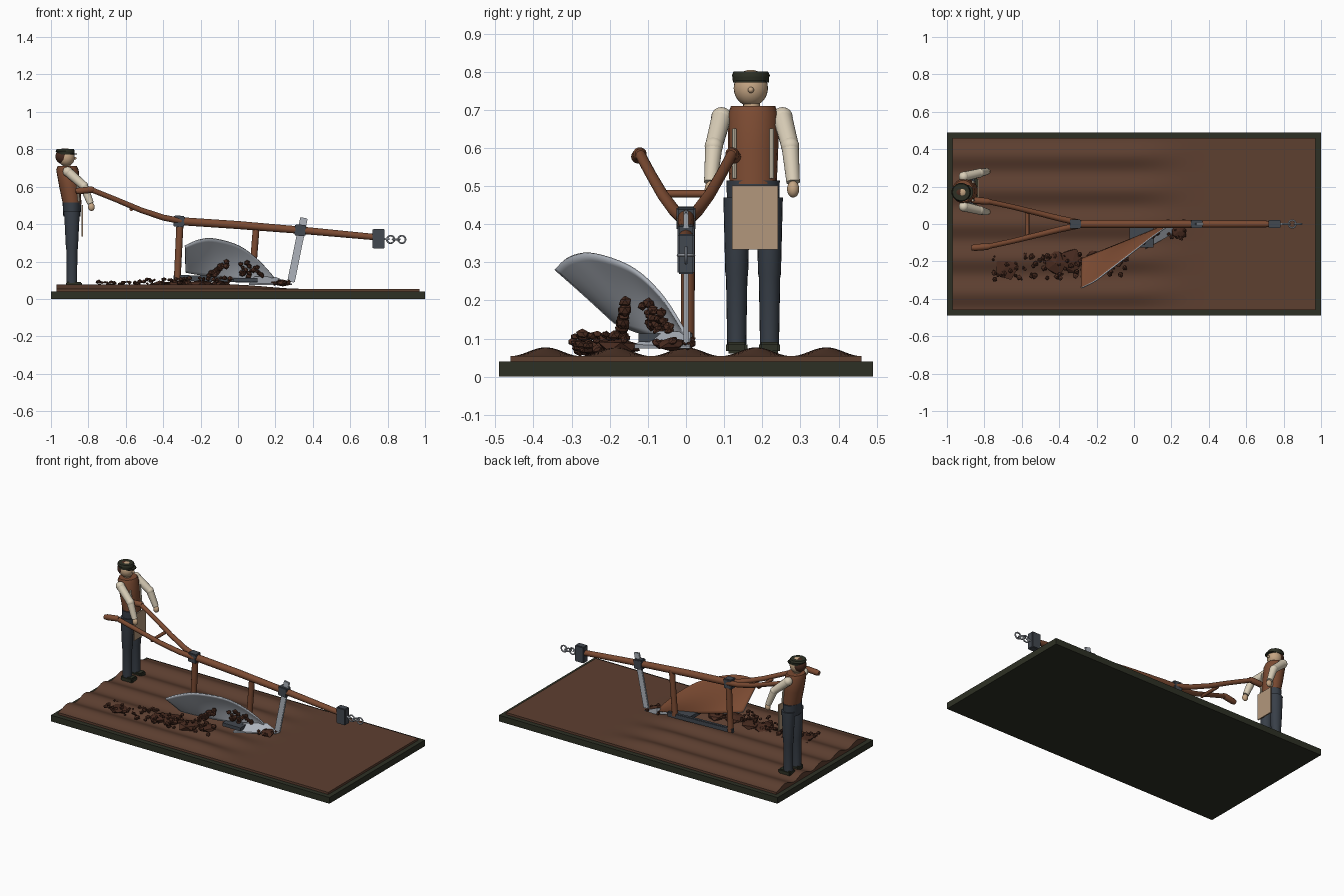
import bpy, bmesh, math, random
from mathutils import Vector, Matrix

if "Cube" in bpy.data.objects:
    bpy.data.objects.remove(bpy.data.objects["Cube"])
random.seed(4)


def material(name, rgb):
    m = bpy.data.materials.new(name)
    m.use_nodes = True
    m.diffuse_color = (*rgb, 1)
    m.node_tree.nodes["Principled BSDF"].inputs["Base Color"].default_value = (*rgb, 1)
    return m


STEEL = material("steel", (0.42, 0.45, 0.5))
IRON = material("dark iron", (0.055, 0.065, 0.08))
WOOD = material("brown wood", (0.2, 0.07, 0.032))
SOIL = material("soil", (0.11, 0.05, 0.03))
CLOD = material("dark clods", (0.065, 0.024, 0.014))
DARK = material("dark olive", (0.027, 0.03, 0.018))
BLUE = material("blue grey cloth", (0.04, 0.05, 0.065))
CREAM = material("cream linen", (0.7, 0.62, 0.48))
SKIN = material("skin", (0.56, 0.38, 0.23))
APRON = material("tan apron", (0.45, 0.31, 0.2))


def build(name, bm, mat, smooth=True):
    bmesh.ops.recalc_face_normals(bm, faces=bm.faces)
    mesh = bpy.data.meshes.new(name)
    bm.to_mesh(mesh)
    bm.free()
    ob = bpy.data.objects.new(name, mesh)
    bpy.context.collection.objects.link(ob)
    mesh.materials.append(mat)
    if smooth:
        bpy.ops.object.select_all(action='DESELECT')
        bpy.context.view_layer.objects.active = ob
        ob.select_set(True)
        bpy.ops.object.shade_smooth_by_angle(angle=math.radians(40))
    return ob


def box(name, centre, size, mat, tilt=0, bevel=0.0):
    bm = bmesh.new()
    bmesh.ops.create_cube(bm, size=1)
    bmesh.ops.scale(bm, vec=size, verts=bm.verts)
    if bevel:
        bmesh.ops.bevel(bm, geom=bm.edges[:], offset=bevel, segments=2, affect='EDGES')
    bm.transform(Matrix.Translation(centre) @ Matrix.Rotation(tilt, 4, 'Y'))
    return build(name, bm, mat, False)


def ball(name, centre, size, mat):
    bm = bmesh.new()
    bmesh.ops.create_uvsphere(bm, u_segments=24, v_segments=14, radius=1)
    bmesh.ops.scale(bm, vec=size, verts=bm.verts)
    bmesh.ops.translate(bm, vec=centre, verts=bm.verts)
    return build(name, bm, mat)


def loft(name, rings, mat, segs=20):
    """Horizontal ellipses (x, y, z, half x, half y) joined into a capped body."""
    bm = bmesh.new()
    loops = []
    for x, y, z, rx, ry in rings:
        angles = [2 * math.pi * i / segs for i in range(segs)]
        loops.append([bm.verts.new((x + rx * math.cos(a), y + ry * math.sin(a), z)) for a in angles])
    for a, b in zip(loops, loops[1:]):
        for i in range(segs):
            j = (i + 1) % segs
            bm.faces.new((a[i], a[j], b[j], b[i]))
    bm.faces.new(loops[0])
    bm.faces.new(loops[-1])
    return build(name, bm, mat)


def tube(name, points, radii, mat, segs=14):
    """Round bar following points, with a radius at each point."""
    bm = bmesh.new()
    pts = [Vector(p) for p in points]
    loops = []
    for i, p in enumerate(pts):
        d = (pts[min(i + 1, len(pts) - 1)] - pts[max(i - 1, 0)]).normalized()
        side = d.cross(Vector((0, 0, 1)) if abs(d.z) < 0.95 else Vector((0, 1, 0))).normalized()
        up = side.cross(d)
        angles = [2 * math.pi * k / segs for k in range(segs)]
        loops.append([bm.verts.new(p + radii[i] * (side * math.cos(a) + up * math.sin(a))) for a in angles])
    for a, b in zip(loops, loops[1:]):
        for i in range(segs):
            j = (i + 1) % segs
            bm.faces.new((a[i], a[j], b[j], b[i]))
    bm.faces.new(loops[0])
    bm.faces.new(loops[-1])
    return build(name, bm, mat)


def clods(name, spots, mat=CLOD):
    """Many rough lumps (x, y, z, radius, flatness) in one object."""
    bm = bmesh.new()
    for x, y, z, r, flat in spots:
        new = bmesh.ops.create_icosphere(bm, subdivisions=1, radius=r)["verts"]
        for v in new:
            v.co *= random.uniform(0.75, 1.2)
            v.co = Vector((v.co.x + x, v.co.y + y, v.co.z * flat + z))
    return build(name, bm, mat, False)


# Ground: base slab and ploughed soil with ridges that fade towards the front
box("base", (0, 0, 0.02), (2, 0.98, 0.04), DARK)
bm = bmesh.new()
bmesh.ops.create_grid(bm, x_segments=60, y_segments=90, size=1)
rim = [e for e in bm.edges if e.is_boundary]
for v in bm.verts:
    v.co.x *= 0.97
    v.co.y *= 0.46
    fade = min(1, max(0, (0.35 - v.co.x) / 0.4))
    ridge = 0.5 + 0.5 * math.cos(2 * math.pi * v.co.y / 0.184)
    v.co.z = 0.054 + 0.023 * fade * fade * (3 - 2 * fade) * ridge
skirt = bmesh.ops.extrude_edge_only(bm, edges=rim)["geom"]
for v in skirt:
    if isinstance(v, bmesh.types.BMVert):
        v.co.z = 0.039
build("ploughed_soil", bm, SOIL)

# Plough frame
tube("beam", [(-0.33, 0, 0.417), (0, 0, 0.395), (0.34, 0, 0.367), (0.76, 0, 0.328)],
     [0.022, 0.022, 0.02, 0.017], WOOD)
tube("rear_post", [(-0.31, 0.005, 0.41), (-0.325, 0.005, 0.1)], [0.019, 0.018], WOOD)
tube("middle_post", [(0.098, 0.005, 0.39), (0.075, 0.005, 0.1)], [0.018, 0.018], WOOD)
box("rear_collar", (-0.315, 0, 0.415), (0.058, 0.05, 0.06), IRON, 0.07, 0.004)
box("coulter_collar", (0.333, 0, 0.367), (0.06, 0.045, 0.06), IRON, 0.09, 0.004)
box("front_bracket", (0.752, 0, 0.322), (0.064, 0.044, 0.105), IRON, 0, 0.004)
box("landside", (-0.11, 0.006, 0.107), (0.47, 0.022, 0.03), IRON, 0.03, 0.003)
box("frog_bar", (0.04, -0.06, 0.102), (0.13, 0.13, 0.022), IRON)
box("coulter", (0.318, 0, 0.262), (0.04, 0.012, 0.35), STEEL, 0.2, 0.003)

# Handles with grips
for side, s in (("left", 1), ("right", -1)):
    tube(side + "_handle", [(-0.3, 0.008 * s, 0.415), (-0.4, 0.03 * s, 0.435), (-0.52, 0.06 * s, 0.475),
                            (-0.65, 0.092 * s, 0.53), (-0.78, 0.12 * s, 0.582)],
         [0.017, 0.016, 0.015, 0.014, 0.014], WOOD)
    tube(side + "_grip", [(-0.77, 0.12 * s, 0.585), (-0.785, 0.121 * s, 0.584), (-0.85, 0.126 * s, 0.577),
                          (-0.868, 0.127 * s, 0.575)], [0.013, 0.018, 0.018, 0.014], WOOD)
tube("handle_brace", [(-0.57, -0.072, 0.48), (-0.57, 0.072, 0.48)], [0.01, 0.01], WOOD)

# Towing ring and chain
tube("tow_pin", [(0.78, 0, 0.32), (0.81, 0, 0.32)], [0.006, 0.006], STEEL)
for i in range(3):
    bpy.ops.mesh.primitive_torus_add(location=(0.816 + i * 0.03, 0, 0.318), major_radius=0.02,
                                     minor_radius=0.0045, major_segments=20, minor_segments=8,
                                     rotation=(math.pi / 2 * (i != 1), 0, 0))
    ring = bpy.context.object
    ring.name = "chain_link"
    ring.data.materials.append(STEEL)
    bpy.ops.object.shade_smooth_by_angle()

# Mouldboard: twisted concave sheet, steel on the working face and brown behind
top_edge = [(0.19, -0.01, 0.12), (0.1, -0.072, 0.215), (0.0, -0.15, 0.285),
            (-0.13, -0.25, 0.32), (-0.21, -0.31, 0.311), (-0.28, -0.345, 0.28)]


def edge_point(t):
    f = t * (len(top_edge) - 1)
    i = min(int(f), len(top_edge) - 2)
    p = [Vector(top_edge[min(max(k, 0), len(top_edge) - 1)]) for k in range(i - 1, i + 3)]
    u = f - i
    return 0.5 * (2 * p[1] + (p[2] - p[0]) * u + (2 * p[0] - 5 * p[1] + 4 * p[2] - p[3]) * u * u
                  + (3 * p[1] - p[0] - 3 * p[2] + p[3]) * u ** 3)


bm = bmesh.new()
nu, nv = 24, 12
grid = []
for i in range(nu + 1):
    t = i / nu
    low = Vector((0.19, -0.005, 0.095)).lerp(Vector((-0.28, -0.19, 0.14)), t)
    low.z = 0.095 + 0.045 * t ** 2
    bow = 0.03 * math.sin(math.pi * min(1, t * 1.1 + 0.02)) if t < 0.9 else 0.003
    row = []
    for j in range(nv + 1):
        p = low.lerp(edge_point(t), j / nv)
        p.y += bow * 0.5 * math.sin(math.pi * j / nv)
        row.append(bm.verts.new(p))
    grid.append(row)
for a, b in zip(grid, grid[1:]):
    for j in range(nv):
        bm.faces.new((a[j], a[j + 1], b[j + 1], b[j]))
board = build("mouldboard", bm, STEEL)
if sum(p.normal.y for p in board.data.polygons) > 0:
    board.data.flip_normals()
board.data.materials.append(WOOD)
sheet = board.modifiers.new("sheet", 'SOLIDIFY')
sheet.thickness = 0.009
sheet.offset = -1
sheet.material_offset = 1

# Share: flat steel wedge in front of the mouldboard
bm = bmesh.new()
outline = [(0.29, 0.01, 0.08), (0.23, -0.04, 0.08), (0.06, -0.135, 0.085), (0.09, -0.07, 0.12), (0.2, 0.012, 0.118)]
vs = [bm.verts.new(p) for p in outline]
under = [bm.verts.new((x, y, 0.074)) for x, y, z in outline]
bm.faces.new(vs)
bm.faces.new(under[::-1])
for i in range(5):
    j = (i + 1) % 5
    bm.faces.new((vs[i], under[i], under[j], vs[j]))
build("share", bm, STEEL, False)

# Turned earth: mounds, loose clods, and lumps clinging to the board
clods("turned_mounds", [(-0.68, -0.23, 0.066, 0.07, 0.25), (-0.42, -0.21, 0.07, 0.07, 0.35),
                        (-0.33, -0.2, 0.075, 0.07, 0.35), (-0.21, -0.2, 0.078, 0.07, 0.4),
                        (-0.1, -0.17, 0.078, 0.06, 0.4), (0.24, -0.04, 0.085, 0.05, 0.4)])
loose = []
for i in range(95):
    x = random.uniform(-0.76, -0.04)
    loose.append((x, -0.215 + 0.025 * x + random.uniform(-0.065, 0.065),
                  random.uniform(0.068, 0.092 + 0.02 * (x > -0.5)), random.uniform(0.007, 0.017), 0.8))
for i in range(14):
    loose.append((random.uniform(0.18, 0.3), random.uniform(-0.08, 0.03),
                  random.uniform(0.08, 0.1), random.uniform(0.007, 0.014), 0.8))
clods("loose_clods", loose)
cling = []
for i in range(30):
    t, h = random.uniform(0.12, 0.4), random.uniform(0.1, 0.6)
    p = grid_point = Vector((0.19, -0.012, 0.1)).lerp(Vector((-0.28, -0.2, 0.12)), t).lerp(edge_point(t), h)
    cling.append((p.x, p.y - 0.004, p.z, random.uniform(0.009, 0.017), 0.9))
for i in range(18):
    k = random.random()
    cling.append((-0.16 + 0.1 * k, -0.17 + 0.01 * k, 0.12 + 0.075 * k + random.uniform(-0.02, 0.01), 0.017, 0.9))
clods("clinging_earth", cling)

# Ploughman: legs and boots
for side, y in (("left", 0.219), ("right", 0.133)):
    box(side + "_boot", (-0.877, y, 0.076), (0.085, 0.056, 0.03), DARK, 0, 0.006)
    loft(side + "_leg", [(-0.888, y, 0.085, 0.028, 0.025), (-0.888, y, 0.26, 0.029, 0.028),
                         (-0.888, y, 0.27, 0.032, 0.03), (-0.888, y, 0.47, 0.042, 0.035)], BLUE)
loft("hips", [(-0.888, 0.176, 0.44, 0.046, 0.068), (-0.888, 0.176, 0.515, 0.05, 0.07)], BLUE)
box("apron", (-0.833, 0.181, 0.418), (0.008, 0.12, 0.168), APRON)

# Torso, braces and arms
loft("vest", [(-0.886, 0.176, 0.505, 0.05, 0.062), (-0.9, 0.176, 0.6, 0.056, 0.066),
              (-0.912, 0.176, 0.69, 0.06, 0.066), (-0.913, 0.176, 0.71, 0.052, 0.058)], WOOD)
for y in (0.127, 0.225):
    tube("shirt_edge", [(-0.85, y, 0.52), (-0.862, y, 0.65)], [0.006, 0.006], CREAM, 8)
for side, s in (("left", 1), ("right", -1)):
    c = 0.173
    shoulder, elbow, wrist = [(-0.91, c + 0.08 * s, 0.68), (-0.825, c + 0.1 * s, 0.605), (-0.788, c + 0.108 * s, 0.51)]
    ball(side + "_shoulder", shoulder, (0.027, 0.027, 0.027), CREAM)
    tube(side + "_upper_arm", [shoulder, elbow], [0.026, 0.023], CREAM)
    ball(side + "_elbow", elbow, (0.024, 0.024, 0.024), CREAM)
    tube(side + "_forearm", [elbow, wrist], [0.023, 0.018], CREAM)
    ball(side + "_hand", (wrist[0] + 0.004, wrist[1], 0.492), (0.018, 0.016, 0.022), SKIN)

# Head and cap
loft("neck", [(-0.916, 0.172, 0.7, 0.022, 0.022), (-0.918, 0.172, 0.73, 0.022, 0.022)], SKIN)
ball("head", (-0.918, 0.17, 0.757), (0.045, 0.045, 0.048), SKIN)
ball("hair", (-0.934, 0.17, 0.762), (0.042, 0.044, 0.042), CLOD)
ball("nose", (-0.872, 0.17, 0.752), (0.009, 0.008, 0.008), SKIN)
loft("cap", [(-0.922, 0.17, 0.772, 0.047, 0.047), (-0.922, 0.17, 0.785, 0.048, 0.048),
             (-0.924, 0.17, 0.79, 0.051, 0.05), (-0.924, 0.17, 0.801, 0.046, 0.045)], DARK)
loft("cap_peak", [(-0.893, 0.17, 0.771, 0.033, 0.04), (-0.893, 0.17, 0.777, 0.033, 0.04)], DARK)
